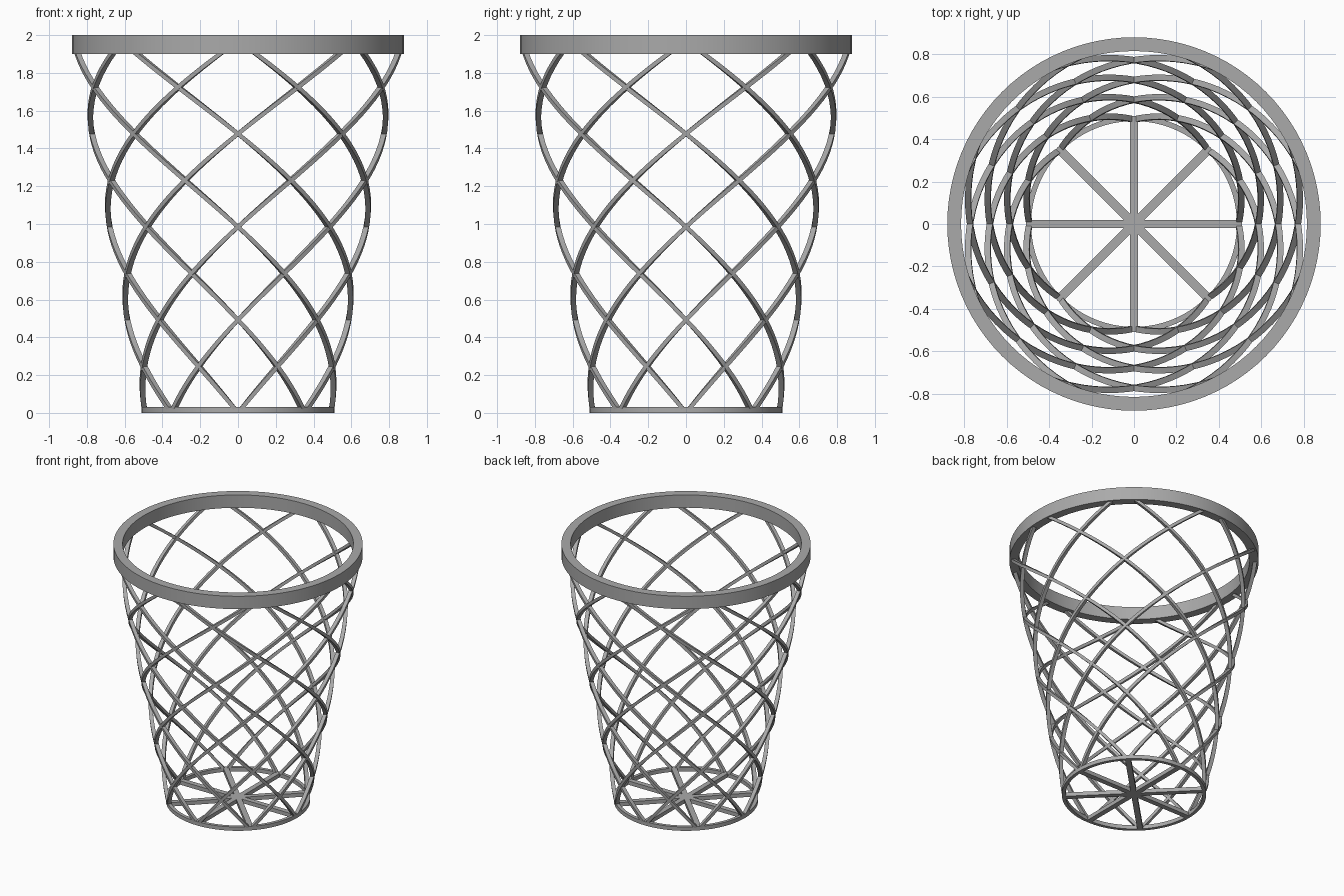
import bpy, bmesh, math
from mathutils import Vector

cube = bpy.data.objects.get("Cube")
if cube:
    bpy.data.objects.remove(cube, do_unlink=True)

COUNT = 8            # strands per direction, and floor spokes
PITCH = 1.97         # height of half a turn
TOP = 1.95           # strand ends, hidden inside the rim

grey = bpy.data.materials.new("grey metal")
grey.use_nodes = True
GREY = (0.4, 0.4, 0.4, 1)
grey.diffuse_color = GREY
grey.node_tree.nodes["Principled BSDF"].inputs["Base Color"].default_value = GREY


def finish(name, bm):
    """Turn a bmesh into a grey object with smooth curves and crisp edges."""
    bmesh.ops.recalc_face_normals(bm, faces=bm.faces)
    mesh = bpy.data.meshes.new(name)
    bm.to_mesh(mesh)
    bm.free()
    mesh.materials.append(grey)
    obj = bpy.data.objects.new(name, mesh)
    bpy.context.collection.objects.link(obj)
    bpy.ops.object.select_all(action="DESELECT")
    obj.select_set(True)
    bpy.context.view_layer.objects.active = obj
    bpy.ops.object.shade_smooth_by_angle(angle=math.radians(30))
    return obj


def hoop(name, inner, outer, low, high, steps=96):
    """Rectangular section turned about the z axis."""
    bm = bmesh.new()
    section = [(inner, low), (outer, low), (outer, high), (inner, high)]
    verts = [bm.verts.new((r, 0, z)) for r, z in section]
    edges = [bm.edges.new((verts[i - 1], verts[i])) for i in range(4)]
    bmesh.ops.spin(bm, geom=verts + edges, cent=(0, 0, 0), axis=(0, 0, 1),
                   angle=math.tau, steps=steps, use_merge=True)
    bmesh.ops.remove_doubles(bm, verts=bm.verts, dist=1e-5)
    return finish(name, bm)


def path(z, turn, start):
    """Point on the flaring helix at height z."""
    r = 0.492 + 0.19 * z
    a = start + turn * math.pi * z / PITCH
    return Vector((r * math.cos(a), r * math.sin(a), z))


def strand(name, turn, start, radial=0.028, width=0.022, steps=48):
    """Square-edged bar swept along the helix."""
    bm = bmesh.new()
    rings = []
    for i in range(steps + 1):
        z = TOP * i / steps
        p = path(z, turn, start)
        tangent = (path(z + 0.01, turn, start) - path(z - 0.01, turn, start)).normalized()
        side = tangent.cross(Vector((p.x, p.y, 0))).normalized()
        out = side.cross(tangent)
        ring = []
        for u, v in ((-1, -1), (1, -1), (1, 1), (-1, 1)):
            q = p + out * u * radial / 2 + side * v * width / 2
            q.z = max(q.z, 0)
            ring.append(bm.verts.new(q))
        rings.append(ring)
    for a, b in zip(rings, rings[1:]):
        for k in range(4):
            bm.faces.new((a[k - 1], a[k], b[k], b[k - 1]))
    bm.faces.new(rings[0])
    bm.faces.new(rings[-1])
    return finish(name, bm)


# Rim and base hoops
hoop("top_rim", 0.815, 0.88, 1.9, 2.0)
hoop("base_ring", 0.485, 0.51, 0.0, 0.03)

# Woven wall: crossing strands in both directions
for i in range(COUNT):
    angle = math.tau * i / COUNT
    strand(f"left_strand_{i + 1}", 1, angle)
    strand(f"right_strand_{i + 1}", -1, angle)

# Floor bars, each spanning the full base
for i in range(COUNT // 2):
    bm = bmesh.new()
    bmesh.ops.create_cube(bm, size=1)
    bmesh.ops.scale(bm, vec=(1.0, 0.04, 0.03), verts=bm.verts)
    bar = finish(f"floor_bar_{i + 1}", bm)
    bar.location.z = 0.015
    bar.rotation_euler.z = math.tau * i / COUNT
